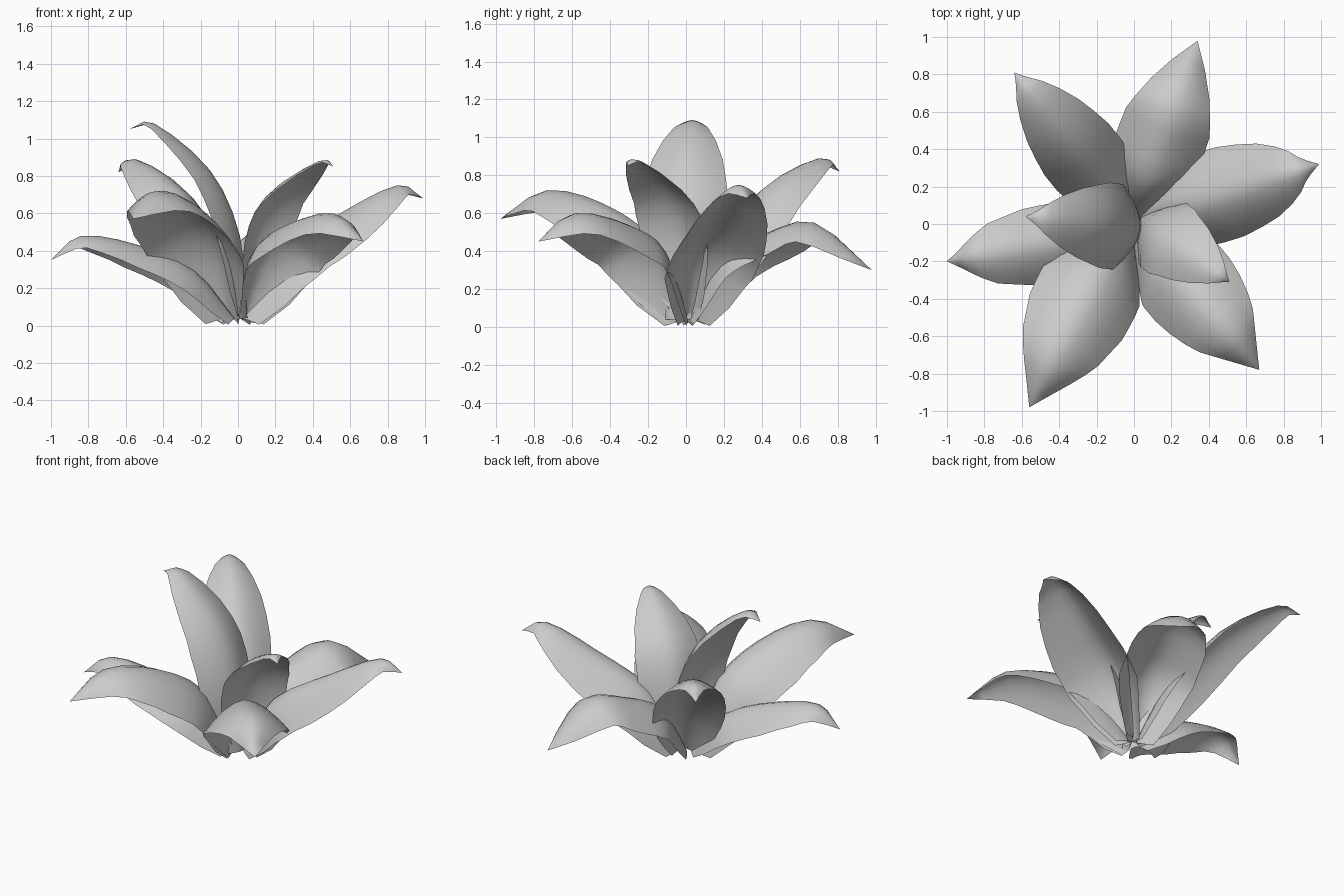
import bpy, bmesh, math
from mathutils import Vector

if "Cube" in bpy.data.objects:
    bpy.data.objects.remove(bpy.data.objects["Cube"], do_unlink=True)

mat = bpy.data.materials.new("leaf_grey")
mat.use_nodes = True
GREY = (0.6, 0.6, 0.6, 1)
mat.diffuse_color = GREY
mat.node_tree.nodes["Principled BSDF"].inputs["Base Color"].default_value = GREY

# Half width of a leaf along its length, as a share of the widest part
OUTLINE = [(0, .35), (.14, .75), (.32, 1), (.54, 1), (.75, .77), (.87, .47), (1, 0)]
STEPS, ACROSS = 3, 8


def half_width(t):
    for (a, wa), (b, wb) in zip(OUTLINE, OUTLINE[1:]):
        if t <= b:
            return wa + (wb - wa) * (t - a) / (b - a)
    return 0


def smooth_path(points):
    """Catmull-Rom curve through the midrib points."""
    p = [Vector(q) for q in points]
    p = [2 * p[0] - p[1]] + p + [2 * p[-1] - p[-2]]
    path = []
    for a, b, c, d in zip(p, p[1:], p[2:], p[3:]):
        for k in range(STEPS):
            t = k / STEPS
            path.append(b + (c - a) * t / 2 + (2 * a - 5 * b + 4 * c - d) * t * t / 2
                        + (3 * b - a - 3 * c + d) * t ** 3 / 2)
    return path + [p[-2]]


def make_leaf(name, base, tip, tip_z, width, curl, midrib):
    """Arched leaf: the midrib is the ridge and both edges curl down from it."""
    base, tip = Vector(base), Vector(tip)
    out = (tip - base).normalized()
    side = Vector((-out.y, out.x, 0))
    path = smooth_path([(0, .04)] + midrib + [((tip - base).length, tip_z)])
    lengths = [0]
    for a, b in zip(path, path[1:]):
        lengths.append(lengths[-1] + (b - a).length)
    bm = bmesh.new()
    rows = []
    for i, p in enumerate(path):
        tangent = (path[min(i + 1, len(path) - 1)] - path[max(i - 1, 0)]).normalized()
        t = lengths[i] / lengths[-1]
        w = width * half_width(t)
        arch = w * curl * (1.2 - .45 * t)  # deeper curl near the base
        row = []
        for j in range(ACROSS + 1):
            u = 2 * j / ACROSS - 1
            q = p + Vector((tangent.y, -tangent.x)) * (arch * abs(u) ** 1.7)
            ground = base + out * q.x
            v = Vector((ground.x, ground.y, max(q.y, .005))) + side * (w * u)
            row.append(bm.verts.new(v))
        rows.append(row)
    for r, s in zip(rows, rows[1:]):
        for j in range(ACROSS):
            bm.faces.new((r[j], s[j], s[j + 1], r[j + 1]))
    bmesh.ops.remove_doubles(bm, verts=bm.verts, dist=1e-4)
    # Upper side faces outward
    bm.normal_update()
    if sum(f.normal.z * f.calc_area() for f in bm.faces) < 0:
        bmesh.ops.reverse_faces(bm, faces=bm.faces)
    for f in bm.faces:
        f.smooth = True
    mesh = bpy.data.meshes.new(name)
    bm.to_mesh(mesh)
    bm.free()
    mesh.materials.append(mat)
    bpy.context.collection.objects.link(bpy.data.objects.new(name, mesh))


# Outer ring of leaves: base, tip, tip height, half width, curl, ridge (reach, height)
make_leaf("leaf_left", (.02, .02), (.99, .32), .68, .25, .75,
          [(.2, .39), (.55, .6), (.87, .75)])
make_leaf("leaf_back_left", (-.01, .02), (.34, .98), .30, .24, .6,
          [(.18, .36), (.42, .49), (.7, .55)])
make_leaf("leaf_back_right", (0, .02), (-.64, .81), .82, .22, .6,
          [(.18, .38), (.52, .73), (.88, .89)])
make_leaf("leaf_right", (-.02, -.03), (-1, -.2), .35, .21, .65,
          [(.22, .3), (.52, .43), (.83, .48)])
make_leaf("leaf_front_right", (-.05, .01), (-.56, -.98), .57, .28, .7,
          [(.2, .45), (.5, .65), (.84, .72)])
make_leaf("leaf_front_left", (.02, 0), (.67, -.78), .45, .26, .75,
          [(.18, .41), (.4, .54), (.76, .6)])
# Upright inner leaves, flatter across
make_leaf("inner_leaf_right", (.05, -.03), (-.58, .04), 1.05, .23, .4,
          [(.04, .48), (.2, .83), (.5, 1.08)])
make_leaf("inner_leaf_left", (.03, .03), (.51, -.31), .85, .21, .45,
          [(.06, .46), (.2, .71), (.5, .88)])
